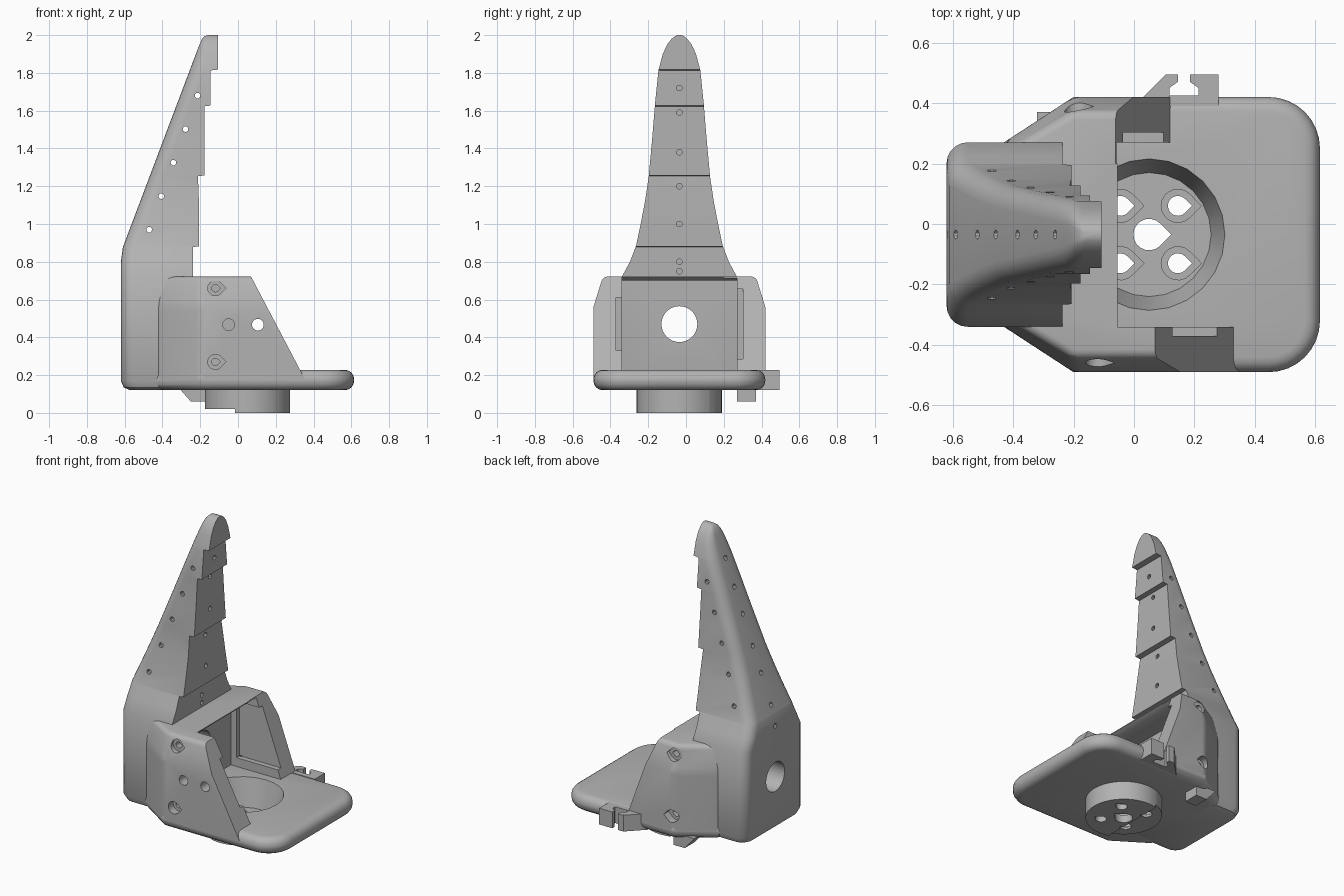
import bpy, bmesh
from math import sin, cos, pi, radians

cube = bpy.data.objects.get("Cube")
if cube:
    bpy.data.objects.remove(cube, do_unlink=True)

grey = bpy.data.materials.new("plain grey")
grey.use_nodes = True
grey.diffuse_color = (0.45, 0.45, 0.45, 1)
grey.node_tree.nodes["Principled BSDF"].inputs["Base Color"].default_value = (0.45, 0.45, 0.45, 1)

MID = -0.035   # y of the symmetry plane
HUB = 0.05     # x of the mounting hub


def loft(name, rings, bevel=0.0, edge_test=None):
    """Skin equal-length rings of points and cap both ends."""
    bm = bmesh.new()
    loops = [[bm.verts.new(p) for p in ring] for ring in rings]
    n = len(loops[0])
    for a, b in zip(loops, loops[1:]):
        for i in range(n):
            j = (i + 1) % n
            bm.faces.new((a[i], a[j], b[j], b[i]))
    bm.faces.new(loops[0][::-1])
    bm.faces.new(loops[-1])
    bmesh.ops.recalc_face_normals(bm, faces=bm.faces[:])
    if bevel:
        edges = [e for e in bm.edges if edge_test(e.verts[0].co, e.verts[1].co)]
        bmesh.ops.bevel(bm, geom=edges, offset=bevel, segments=4, profile=0.5, affect='EDGES')
    mesh = bpy.data.meshes.new(name)
    bm.to_mesh(mesh)
    bm.free()
    mesh.materials.append(grey)
    obj = bpy.data.objects.new(name, mesh)
    bpy.context.collection.objects.link(obj)
    return obj


def prism(name, points, axis, lo, hi, **kw):
    """Extrude a 2D outline along one axis."""
    place = {'x': lambda u, v, t: (t, u, v),
             'y': lambda u, v, t: (u, t, v),
             'z': lambda u, v, t: (u, v, t)}[axis]
    return loft(name, [[place(u, v, t) for u, v in points] for t in (lo, hi)], **kw)


def box(name, x, y, z):
    return prism(name, [(x[0], y[0]), (x[1], y[0]), (x[1], y[1]), (x[0], y[1])], 'z', *z)


def arc(cx, cy, r, start, end, steps):
    return [(cx + r * cos(start + (end - start) * i / steps),
             cy + r * sin(start + (end - start) * i / steps)) for i in range(steps + 1)]


def circle(cx, cy, r, sides=24):
    return arc(cx, cy, r, 0, 2 * pi, sides)[:-1]


def teardrop(cx, cy, r):
    return [(cx + r * 1.41, cy)] + arc(cx, cy, r, pi / 4, 7 * pi / 4, 14)


def cut(obj, cutters):
    bpy.context.view_layer.objects.active = obj
    for c in cutters:
        c.hide_render = True
        mod = obj.modifiers.new("cut", 'BOOLEAN')
        mod.operation, mod.solver, mod.object = 'DIFFERENCE', 'EXACT', c
        bpy.ops.object.modifier_apply(modifier=mod.name)
        bpy.data.objects.remove(c, do_unlink=True)


def along_x(y, z, r, lo, hi, sides=12):
    return prism("cutter", circle(y, z, r, sides), 'x', lo, hi)


def along_y(points, lo, hi):
    return prism("cutter", points, 'y', lo, hi)


# Finger: stepped front, sloping back, narrowing to a rounded tip
def back_x(z):
    return -0.62 + max(0, z - 0.85) * 0.378


def section(z, back, front, half):
    r = min(0.07, 0.6 * half, 0.6 * (front - back))
    pts = [(front, MID - half), (front, MID + half)]
    pts += arc(back + r, MID + half - r, r, pi / 2, pi, 5)
    pts += arc(back + r, MID - half + r, r, pi, 3 * pi / 2, 5)
    return [(x, y, z) for x, y in pts]


rings = [section(0.12, -0.57, -0.26, 0.255), section(0.135, -0.605, -0.25, 0.29),
         section(0.17, -0.62, -0.24, 0.305)]
for z, front, half in [(0.72, -0.237, 0.305), (0.8, -0.237, 0.262), (0.878, -0.237, 0.232),
                       (0.882, -0.207, 0.23), (1.0, -0.207, 0.205), (1.12, -0.207, 0.182),
                       (1.253, -0.212, 0.162), (1.257, -0.177, 0.162), (1.44, -0.177, 0.145),
                       (1.623, -0.177, 0.13), (1.627, -0.145, 0.13), (1.813, -0.145, 0.111),
                       (1.817, -0.107, 0.11), (1.9, -0.107, 0.088), (1.95, -0.107, 0.065)]:
    rings.append(section(z, back_x(z), front, half))
rings += [section(1.98, -0.19, -0.107, 0.042), section(1.995, -0.175, -0.107, 0.022),
          section(2.0, -0.16, -0.107, 0.01)]
finger = loft("finger", rings)

holes = [along_x(MID, 0.47, 0.095, -0.8, 0, 32)]
for i in range(5):   # cross holes
    holes.append(along_y(circle(-0.47 + 0.064 * i, 0.97 + 0.1775 * i, 0.015, 10), -0.6, 0.6))
for z in (0.75, 0.8, 1.0, 1.2, 1.38, 1.59, 1.72):   # front holes
    holes.append(along_x(MID, z, 0.015, -0.26, 0, 10))
for z in (0.8, 0.93, 1.12, 1.28, 1.47, 1.63, 1.8):   # back holes
    holes.append(along_x(MID, z, 0.015, -0.8, back_x(z) + 0.05, 10))
cut(finger, holes)

# Base plate with rounded rim
outline = arc(0.445, -0.32, 0.17, -pi / 2, 0, 8) + arc(0.445, 0.25, 0.17, 0, pi / 2, 8)
outline += [(-0.2, 0.42), (-0.43, 0.27), (-0.43, -0.34), (-0.2, -0.49)]
plate = prism("base_plate", outline, 'z', 0.12, 0.228, bevel=0.05,
              edge_test=lambda a, b: abs(a.z - b.z) < 1e-4)


def hub_recess():
    return loft("cutter", [[(x, y, z) for x, y in circle(HUB, MID, r)]
                           for z, r in ((0.05, 0.205), (0.23, 0.251))])


cut(plate, [hub_recess()])

# Mounting hub under the plate
hub = prism("mounting_hub", circle(HUB, MID, 0.226, 40), 'z', 0, 0.15)
hub_cuts = [hub_recess(), box("cutter", (-0.4, -0.015), (-0.5, 0.5), (-0.1, 0.02)),
            prism("cutter", teardrop(HUB, MID, 0.052), 'z', -0.1, 0.1)]
for dx in (-0.095, 0.095):
    for dy in (-0.095, 0.095):
        for r, low in ((0.055, 0.035), (0.033, -0.1)):
            hub_cuts.append(prism("cutter", teardrop(HUB + dx, MID + dy, r), 'z', low, 0.1))
cut(hub, hub_cuts)

# Housing: side walls and top deck around the motor pocket
plan = [(0.36, -0.49), (0.36, 0.42), (-0.2, 0.42), (-0.43, 0.27), (-0.43, -0.34), (-0.2, -0.49)]
housing = loft("housing", [[(x, MID + (y - MID) * s, z) for x, y in plan]
                           for z, s in ((0.17, 1), (0.56, 1), (0.722, 0.89))],
               bevel=0.025, edge_test=lambda a, b: min(a.z, b.z) > 0.7
               or (max(a.x, b.x) < -0.15 and max(a.z, b.z) > 0.5))
pocket = [(-0.25, 0.1), (0.6, 0.1), (0.6, 0.8), (-0.055, 0.8), (-0.055, 0.716),
          (-0.085, 0.7), (-0.25, 0.7)]


def slope(top, bottom):
    """Region in front of a raked wall edge."""
    run = (bottom - top) / 0.495
    return [(top - run * 0.1, 0.82), (1, 0.82), (1, 0.1), (bottom + run * 0.125, 0.1)]


body_cuts = [along_y(pocket, -0.34, 0.27),
             along_y(slope(0.07, 0.33), -0.7, -0.3),
             along_y(slope(-0.06, 0.12), 0.2, 0.7),
             box("cutter", (-0.2, 0.5), (-0.37, -0.3), (0.33, 0.61)),
             box("cutter", (-0.2, 0.5), (0.2, 0.303), (0.285, 0.655)),
             along_x(MID, 0.47, 0.095, -0.8, 0, 32)]
for x in (-0.05, 0.105):   # pivot holes
    body_cuts.append(along_y(circle(x, 0.467, 0.031), -0.7, -0.2))
for z in (0.27, 0.66):   # countersunk screw holes
    for x, outer, inner, end in ((-0.12, -0.6, -0.44, -0.36), (-0.19, 0.6, 0.37, 0.3)):
        body_cuts.append(along_y(teardrop(x, z, 0.04), outer, inner))
        body_cuts.append(along_y(teardrop(x, z, 0.019), outer, end))
cut(housing, body_cuts)

# Cable clip with a keyhole notch
clip = prism("cable_clip", [(0.0, 0.39), (0.03, 0.42), (0.105, 0.495), (0.145, 0.495), (0.145, 0.47),
                            (0.117, 0.45), (0.117, 0.425), (0.213, 0.425), (0.213, 0.45),
                            (0.185, 0.47), (0.185, 0.495), (0.28, 0.495), (0.28, 0.39)],
             'z', 0.121, 0.227)

# Small guide under the plate
guide = along_y([(-0.32, 0.14), (-0.25, 0.06), (-0.17, 0.06), (-0.17, 0.14)], 0.27, 0.37)
guide.name = "lower_guide"

# Smooth shading with sharp edges kept
bpy.ops.object.select_all(action='DESELECT')
for obj in (finger, plate, hub, housing, clip, guide):
    obj.select_set(True)
bpy.context.view_layer.objects.active = finger
bpy.ops.object.shade_smooth_by_angle(angle=radians(32))
